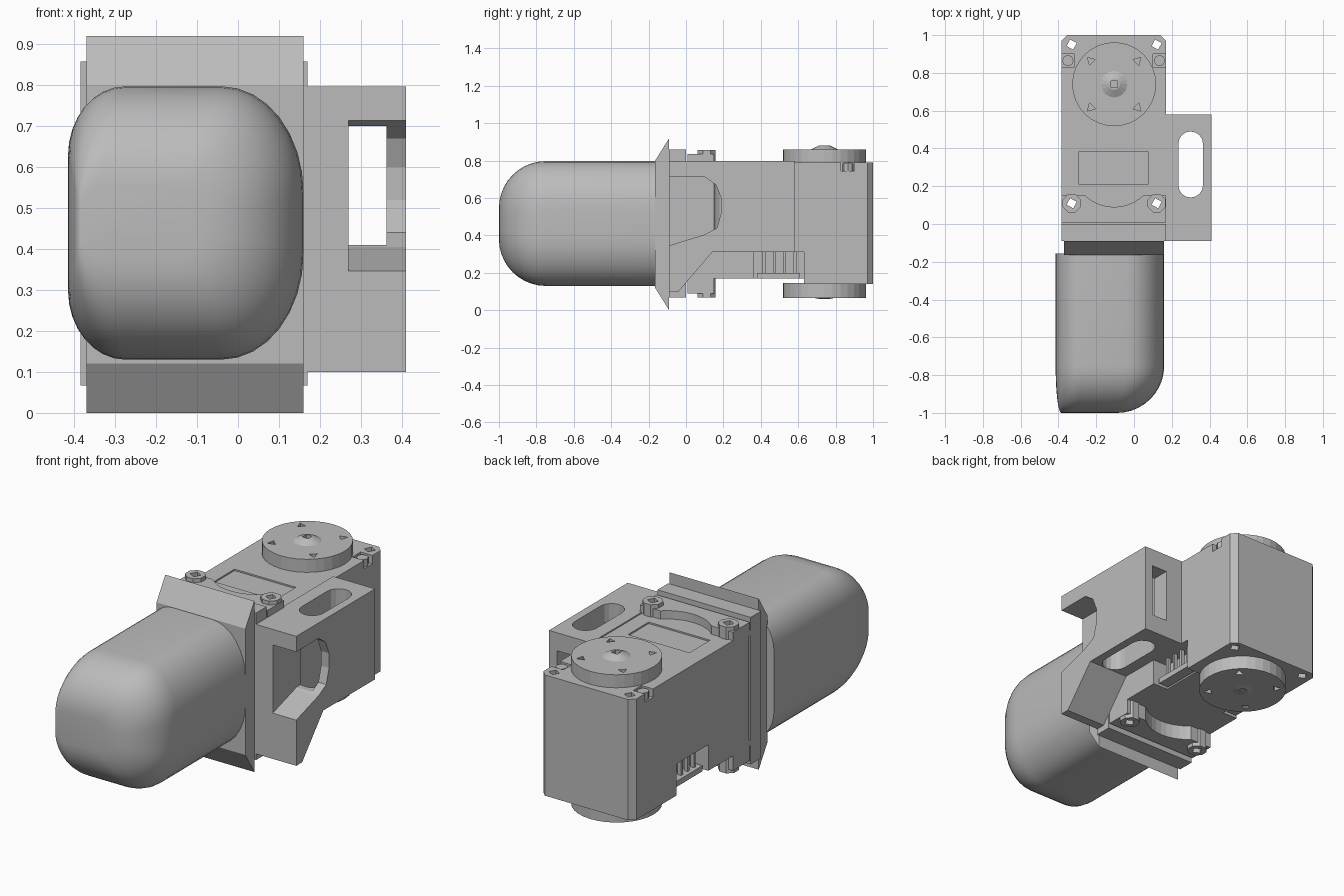
import bpy, bmesh
from math import sin, cos, pi

if "Cube" in bpy.data.objects:
    bpy.data.objects.remove(bpy.data.objects["Cube"])

grey = bpy.data.materials.new("mid_grey")
grey.use_nodes = True
grey.diffuse_color = (0.5, 0.5, 0.5, 1)
grey.node_tree.nodes["Principled BSDF"].inputs["Base Color"].default_value = grey.diffuse_color


def loft(name, rings):
    """Skin a list of equal closed rings and cap both ends."""
    bm = bmesh.new()
    rows = [[bm.verts.new(p) for p in ring] for ring in rings]
    n = len(rows[0])
    for a, b in zip(rows, rows[1:]):
        for i in range(n):
            bm.faces.new((a[i], a[(i + 1) % n], b[(i + 1) % n], b[i]))
    bm.faces.new(rows[0][::-1])
    bm.faces.new(rows[-1])
    bmesh.ops.recalc_face_normals(bm, faces=bm.faces)
    mesh = bpy.data.meshes.new(name)
    bm.to_mesh(mesh)
    bm.free()
    mesh.materials.append(grey)
    ob = bpy.data.objects.new(name, mesh)
    bpy.context.collection.objects.link(ob)
    return ob


def side_prism(name, pts, x0, x1):
    return loft(name, [[(x, y, z) for y, z in pts] for x in (x0, x1)])


def plan_prism(name, pts, z0, z1):
    return loft(name, [[(x, y, z) for x, y in pts] for z in (z0, z1)])


def box(name, x0, x1, y0, y1, z0, z1):
    return plan_prism(name, [(x0, y0), (x1, y0), (x1, y1), (x0, y1)], z0, z1)


def circle(cx, cy, r, n, turn=0.0):
    return [(cx + r * cos(turn + 2 * pi * i / n), cy + r * sin(turn + 2 * pi * i / n)) for i in range(n)]


def disc(name, cx, cy, r, z0, z1, n=32, turn=0.0):
    return plan_prism(name, circle(cx, cy, r, n, turn), z0, z1)


def cut(ob, *cutters):
    for c in cutters:
        mod = ob.modifiers.new("cut", "BOOLEAN")
        mod.operation, mod.solver, mod.object = "DIFFERENCE", "EXACT", c
        bpy.context.view_layer.objects.active = ob
        bpy.ops.object.modifier_apply(modifier=mod.name)
        bpy.data.objects.remove(c)


def smooth(ob, angle=0.6):
    bpy.ops.object.select_all(action="DESELECT")
    ob.select_set(True)
    bpy.context.view_layer.objects.active = ob
    bpy.ops.object.shade_smooth_by_angle(angle=angle)


LEFT, RIGHT = -0.385, 0.17
MIDX, MIDZ = -0.105, 0.4625
HOLES_X = (-0.33, 0.12)


# Fingertip: rounded sections that shrink towards the front
def finger_ring(y, inset, k):
    x0, x1 = -0.415 + 0.03 * k, 0.16 - inset
    z0, z1 = 0.13 + inset, 0.797 - inset
    s = 1 - 0.7 * k
    ring = []
    for q, (x, z, sx, sz) in enumerate(((x1, z1, -1, -1), (x0, z1, 1, -1), (x0, z0, 1, 1), (x1, z0, -1, 1))):
        rx, rz = (0.2 * s, 0.26 * s) if sx < 0 else (0.14 * s, 0.17 * s)
        for i in range(9):
            a = (q + i / 8) * pi / 2
            ring.append((x + sx * rx + rx * cos(a), y, z + sz * rz + rz * sin(a)))
    return ring


rings = [finger_ring(-0.155, 0, 0)]
for i in range(11):
    a = i / 10 * pi / 2
    rings.append(finger_ring(-0.75 - 0.25 * sin(a), 0.25 * (1 - cos(a)), 1 - cos(a)))
smooth(loft("fingertip", rings), 0.8)

# Flange with bevelled top and bottom lips
side_prism("flange", [(-0.09, 0), (-0.165, 0.12), (-0.165, 0.8), (-0.09, 0.92)], -0.37, 0.16)

# Motor housing with chamfered rear corners
c = 0.03
housing = plan_prism("motor_housing", [(LEFT, -0.09), (RIGHT, -0.09), (RIGHT, 1 - c), (RIGHT - c, 1),
                                       (LEFT + c, 1), (LEFT, 1 - c)], 0.14, 0.79)
cut(housing, box("under_step", -1, 1, -0.2, 0.63, 0, 0.17))
for edge in (LEFT, RIGHT):
    # connector bays, rear corner pockets and side grooves
    cut(housing, box("bay", edge - 0.09, edge + 0.09, 0.36, 0.63, 0.1, 0.31),
        box("pocket", edge - 0.07, edge + 0.07, 0.83, 0.9, 0.745, 0.9),
        box("groove", edge - 0.01, edge + 0.01, 0.0, 0.015, 0.2, 0.76))
cut(housing, box("label", -0.29, 0.075, 0.21, 0.385, 0.782, 0.9))
for x in HOLES_X:
    for y in (0.11, 0.95):
        cut(housing, disc("hole", x, y, 0.028, 0, 1, 4, 0.3))

# Connector pins inside the bays
for side, x in (("right", LEFT + 0.05), ("left", RIGHT - 0.05)):
    box(side + "_connector", x - 0.03, x + 0.03, 0.38, 0.61, 0.17, 0.2)
    for i in range(4):
        y = 0.41 + i * 0.055
        box(f"{side}_pin_{i + 1}", x - 0.01, x + 0.01, y, y + 0.015, 0.2, 0.31)

# Screw heads in the rear pockets
for i, x in enumerate((LEFT + 0.035, RIGHT - 0.035)):
    disc(f"pocket_screw_{i + 1}", x, 0.865, 0.03, 0.74, 0.785, 8)


# Parts repeated on the top and underside
def zz(side, lo, hi):
    return (lo, hi) if side > 0 else (2 * MIDZ - hi, 2 * MIDZ - lo)


for side, label in ((1, "top"), (-1, "bottom")):
    # Output horn with hub and screw holes
    horn = disc(label + "_horn", MIDX, 0.74, 0.222, *zz(side, 0.78, 0.86))
    for i in range(4):
        a = pi / 4 + i * pi / 2
        cut(horn, disc("hole", MIDX + 0.175 * cos(a), 0.74 + 0.175 * sin(a), 0.025,
                       *zz(side, 0.83, 0.9), 3, a))
    rim = 0.88 if side > 0 else 0.864
    z_in, z_out = (0.855, rim) if side > 0 else (2 * MIDZ - 0.855, 2 * MIDZ - rim)
    hub = loft(label + "_hub", [[(x, y, z) for x, y in circle(MIDX, 0.74, r, 16)]
                                for r, z in ((0.08, z_in), (0.03, z_out))])
    cut(hub, disc("socket", MIDX, 0.74, 0.025, *zz(side, 0.84, 0.9), 4, pi / 4))

    # Bracket lip: front bar, arched plate and screw posts
    base = 0.77 if side > 0 else 0.74
    box(label + "_lip_bar", LEFT, RIGHT, -0.09, 0.0, *zz(side, base, 0.858))
    plate = box(label + "_arched_plate", LEFT, RIGHT, 0.008, 0.15, *zz(side, base, 0.835))
    cut(plate, disc("arch", MIDX, 0.315, 0.225, 0, 1, 40))
    posts = [disc(f"{label}_post_{i + 1}", x, 0.11, 0.052, *zz(side, base, 0.856), 8, pi / 8)
             for i, x in enumerate(HOLES_X)]
    for ob in [plate] + posts:
        for x in HOLES_X:
            cut(ob, disc("hole", x, 0.11, 0.028, 0, 1, 4, 0.3))

# Side bracket: wedge-bottomed arm with window, tunnel and slot
arm = side_prism("side_bracket", [(-0.09, 0.1), (-0.04, 0.1), (0.14, 0.31), (0.58, 0.31),
                                  (0.58, 0.797), (-0.09, 0.797)], 0.16, 0.41)
window = [(-0.1, 0.343), (-0.1, 0.713), (0.1, 0.713), (0.16, 0.67), (0.188, 0.6),
          (0.188, 0.52), (0.165, 0.44), (0.1, 0.405)]
cut(arm, side_prism("window", window, 0.27, 0.5),
    box("tunnel", 0.27, 0.363, 0.05, 0.7, 0.41, 0.7))
slot = []
for cy, start in ((0.425, 0), (0.205, pi)):
    slot += [(0.3 + 0.065 * cos(start + i * pi / 8), cy + 0.065 * sin(start + i * pi / 8)) for i in range(9)]
cut(arm, plan_prism("slot", slot, 0, 1))
